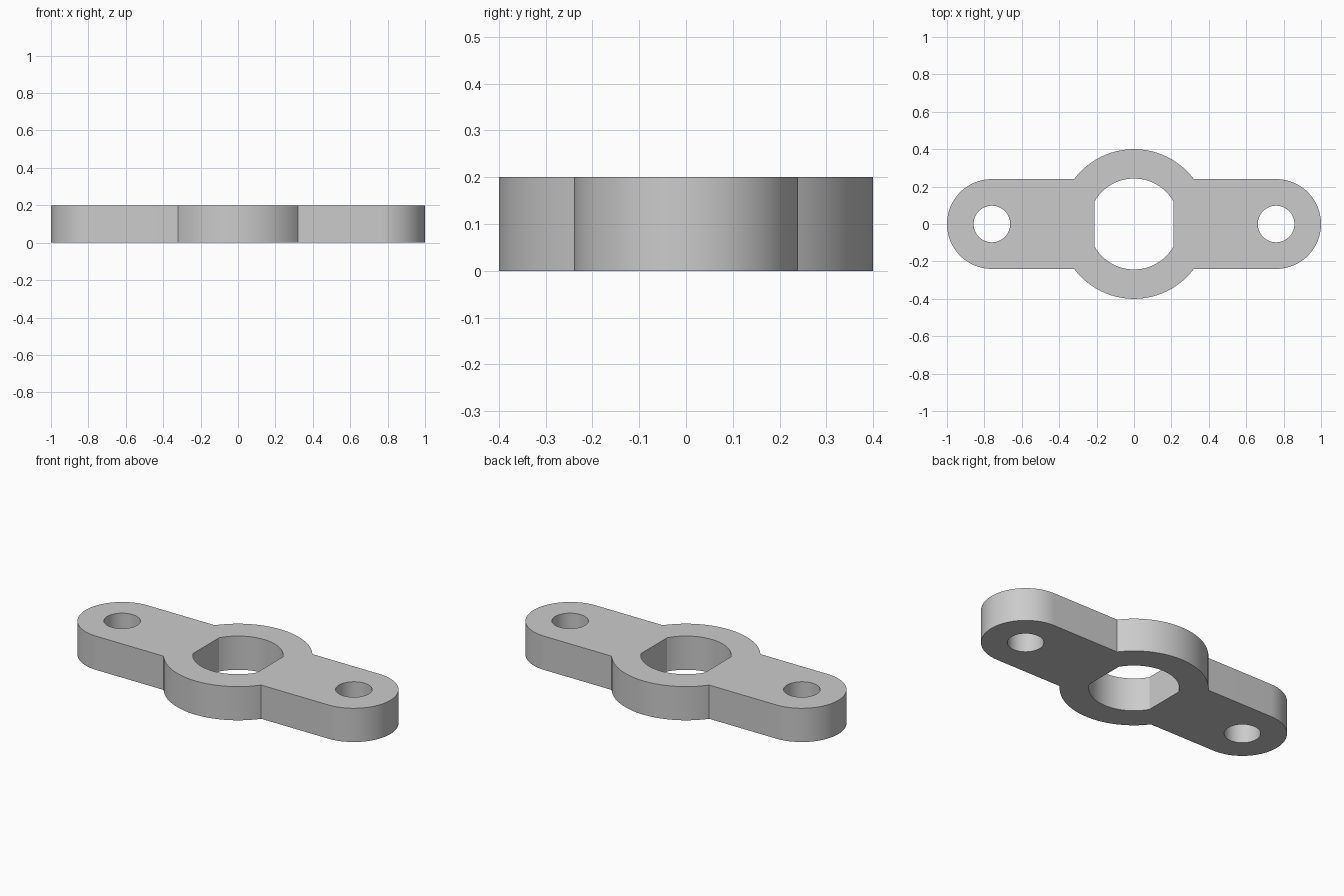
import bpy, bmesh
from math import sin, cos, asin, acos, pi, tau

cube = bpy.data.objects.get("Cube")
if cube:
    bpy.data.objects.remove(cube)

THICK = 0.2
ARM_R, DISC_R, BOLT_R, BORE_R = 0.24, 0.4, 0.098, 0.243
BOLT_X, FLAT_X = 0.76, 0.21


def arc(cx, radius, start, end, steps):
    """Points along an arc centred on the x axis, both ends included."""
    return [(cx + radius * cos(start + (end - start) * i / steps),
             radius * sin(start + (end - start) * i / steps))
            for i in range(steps + 1)]


# Outer outline: round arm end, upper disc arc, other end, lower disc arc
a = asin(ARM_R / DISC_R)
outline = (arc(BOLT_X, ARM_R, -pi / 2, pi / 2, 40)
           + arc(0, DISC_R, a, pi - a, 40)
           + arc(-BOLT_X, ARM_R, pi / 2, 3 * pi / 2, 40)
           + arc(0, DISC_R, pi + a, tau - a, 40))

# Centre bore with two flats
b = acos(FLAT_X / BORE_R)
bore = arc(0, BORE_R, b, pi - b, 40) + arc(0, BORE_R, pi + b, tau - b, 40)

# Bolt holes
bolts = [arc(s * BOLT_X, BOLT_R, 0, tau, 48)[:-1] for s in (-1, 1)]

# Fill the flat profile around the holes, then extrude it to a plate
bm = bmesh.new()
for loop in [outline, bore] + bolts:
    verts = [bm.verts.new((x, y, 0)) for x, y in loop]
    for i, v in enumerate(verts):
        bm.edges.new((verts[i - 1], v))
bmesh.ops.triangle_fill(bm, use_beauty=True, edges=bm.edges[:], normal=(0, 0, 1))
top = bmesh.ops.extrude_face_region(bm, geom=bm.faces[:], use_keep_orig=True)
bmesh.ops.translate(bm, vec=(0, 0, THICK),
                    verts=[g for g in top["geom"] if isinstance(g, bmesh.types.BMVert)])
bmesh.ops.recalc_face_normals(bm, faces=bm.faces[:])

mesh = bpy.data.meshes.new("flange_plate")
bm.to_mesh(mesh)
bm.free()
plate = bpy.data.objects.new("flange_plate", mesh)
bpy.context.collection.objects.link(plate)

# Plain grey finish
grey = bpy.data.materials.new("plain grey")
grey.use_nodes = True
colour = (0.6, 0.6, 0.6, 1)
grey.diffuse_color = colour
grey.node_tree.nodes["Principled BSDF"].inputs["Base Color"].default_value = colour
mesh.materials.append(grey)

# Smooth curved walls, sharp rims and corners
bpy.ops.object.select_all(action="DESELECT")
plate.select_set(True)
bpy.context.view_layer.objects.active = plate
bpy.ops.object.shade_smooth_by_angle(angle=pi / 9)
